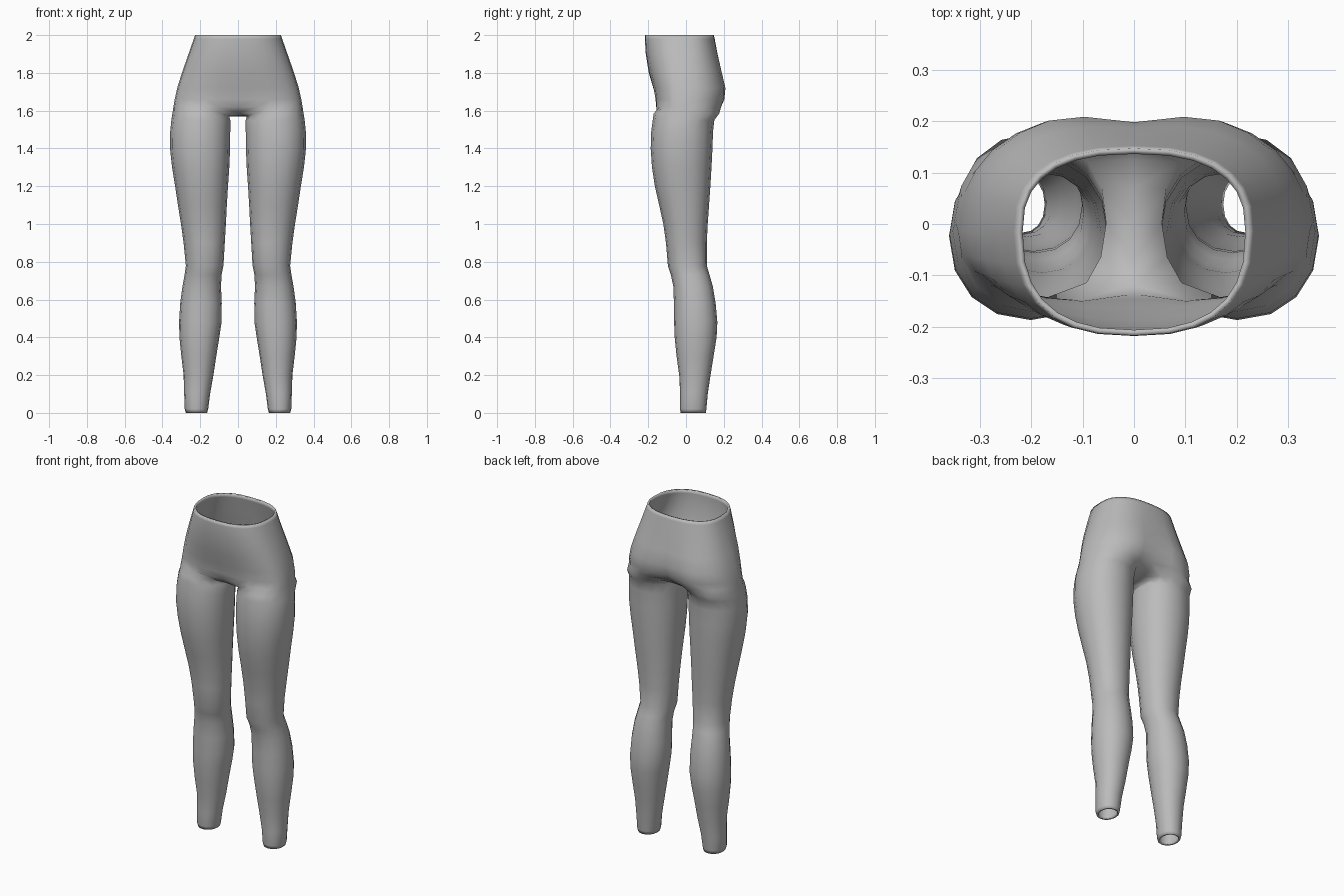
import bpy, bmesh, math

if "Cube" in bpy.data.objects:
    bpy.data.objects.remove(bpy.data.objects["Cube"])

N = 16  # sides of each leg

# leg sections: height, inner x, outer x, front y, back y
LEG = [
    (0.00, .163, .276, -.028, .105), (0.02, .158, .282, -.032, .108),
    (0.10, .148, .285, -.031, .115), (0.20, .130, .288, -.036, .130),
    (0.30, .115, .300, -.050, .146), (0.40, .099, .310, -.060, .162),
    (0.48, .087, .312, -.063, .166), (0.58, .086, .306, -.064, .157),
    (0.67, .090, .294, -.067, .142), (0.73, .087, .283, -.080, .125),
    (0.78, .077, .276, -.096, .110), (0.90, .070, .288, -.106, .110),
    (1.00, .064, .302, -.120, .115), (1.10, .059, .318, -.142, .122),
    (1.20, .053, .333, -.165, .129), (1.30, .046, .349, -.180, .135),
    (1.40, .042, .360, -.187, .140), (1.49, .041, .359, -.184, .143),
    (1.55, .041, .353, -.176, .150), (1.585, .046, .347, -.171, .176),
]
# hip sections: height, half width, front y, back y, front dip, back cleft
HIP = [
    (1.62, .342, -.168, .203, .022, .045), (1.66, .335, -.167, .218, .010, .034),
    (1.72, .322, -.176, .220, .003, .022), (1.80, .297, -.197, .197, 0, .010),
    (1.90, .262, -.213, .170, 0, .003), (1.98, .234, -.218, .152, 0, 0),
    (2.00, .227, -.217, .147, 0, 0),
]


def power(v, e):
    return math.copysign(abs(v) ** e, v)


def leg_ring(bm, z, xi, xo, yf, yb):
    cx, cy, rx, ry = (xi + xo) / 2, (yf + yb) / 2, (xo - xi) / 2, (yb - yf) / 2
    ring = []
    for k in range(N):
        a = 2 * math.pi * k / N
        ring.append(bm.verts.new((cx + rx * power(math.sin(a), .93),
                                  cy - ry * power(math.cos(a), .93), z)))
    return ring


def hip_chain(bm, z, w, yf, yb, dip, cleft):
    # half ring from front centre, round the outside, to back centre
    chain, cy = [], -.015
    for j in range(15):
        t = math.pi * j / 14
        s, c = math.sin(t), math.cos(t)
        depth = cy - yf if c > 0 else yb - cy
        y = cy - depth * power(c, .8)
        fade = (1, .3)
        if j < 2:
            y += dip * fade[j]
        if j > 12:
            y -= cleft * fade[14 - j]
        x = 0 if j in (0, 14) else w * power(s, .8)
        chain.append(bm.verts.new((x, y, z)))
    return chain


def bridge(bm, low, high, closed=False):
    n = len(low)
    for i in range(n if closed else n - 1):
        k = (i + 1) % n
        bm.faces.new((low[i], low[k], high[k], high[i]))


bm = bmesh.new()

# leg tube
rings = [leg_ring(bm, *s) for s in LEG]
for low, high in zip(rings, rings[1:]):
    bridge(bm, low, high, True)
top = rings[-1]

# crotch strip between the inner thigh and the centre line
inner = top[10:15]
centre = [bm.verts.new((0, y, z)) for y, z in
          ((.13, 1.59), (.07, 1.572), (0, 1.568), (-.07, 1.572), (-.125, 1.59))]
for v, z in zip(inner, (1.585, 1.572, 1.568, 1.572, 1.585)):
    v.co.z = z
bridge(bm, inner, centre)

# hips up to the waist
chain = [centre[4]] + [top[(j + 13) % N] for j in range(1, 14)] + [centre[0]]
for s in HIP:
    upper = hip_chain(bm, *s)
    bridge(bm, chain, upper)
    chain = upper

for f in bm.faces:
    f.smooth = True
mesh = bpy.data.meshes.new("leggings")
bm.to_mesh(mesh)
bm.free()
leggings = bpy.data.objects.new("leggings", mesh)
bpy.context.collection.objects.link(leggings)

# cloth colour
grey = bpy.data.materials.new("grey cloth")
grey.diffuse_color = (.5, .5, .5, 1)
grey.use_nodes = True
grey.node_tree.nodes["Principled BSDF"].inputs["Base Color"].default_value = grey.diffuse_color
mesh.materials.append(grey)

# other half, then cloth thickness
mirror = leggings.modifiers.new("mirror", 'MIRROR')
mirror.use_clip = True
mirror.merge_threshold = .001
cloth = leggings.modifiers.new("cloth", 'SOLIDIFY')
cloth.thickness = .011
cloth.offset = -1
